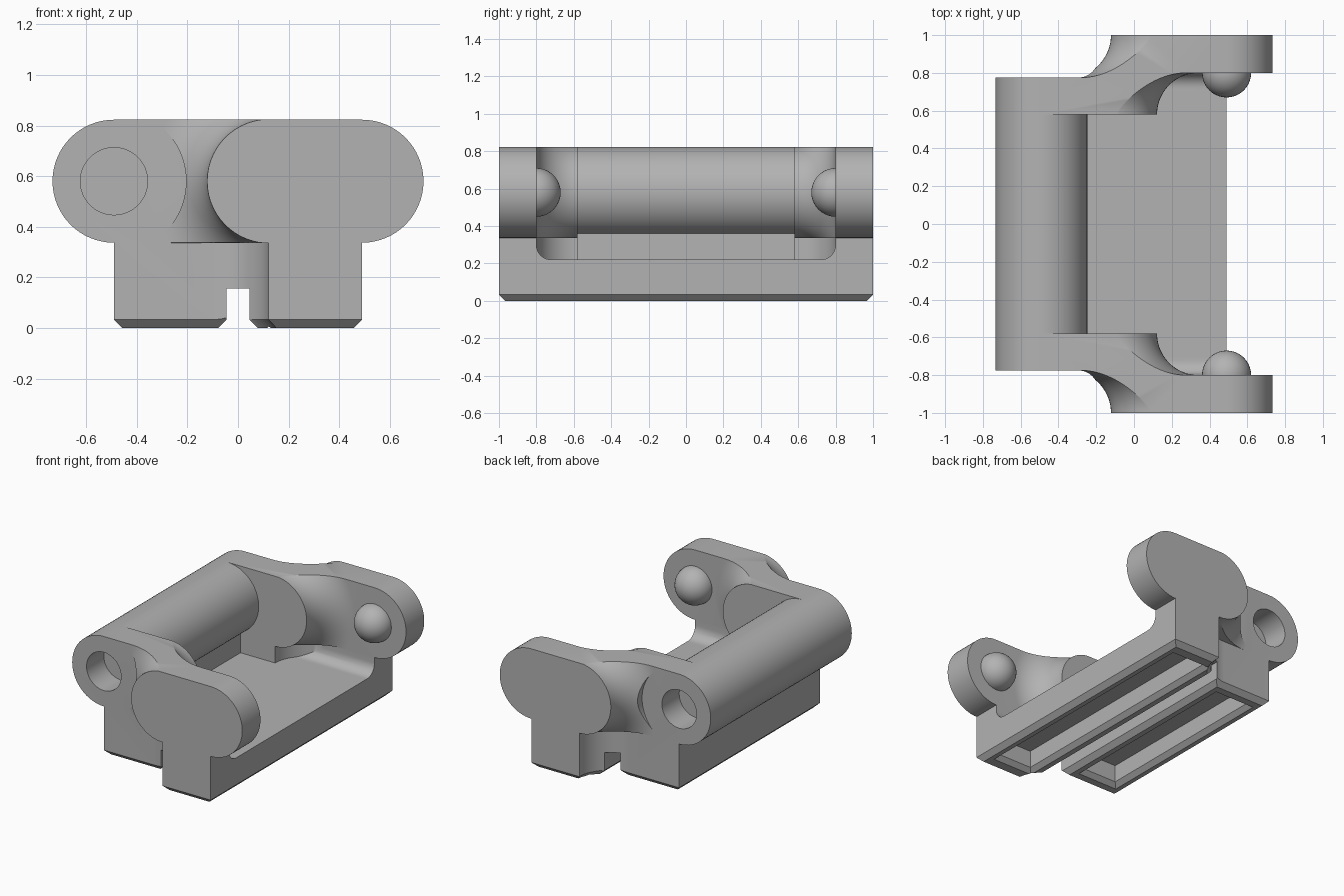
import bpy, bmesh
from math import sin, cos, pi, sqrt, radians

old = bpy.data.objects.get("Cube")
if old:
    bpy.data.objects.remove(old, do_unlink=True)

PIN_X, PIN_Z, R = 0.49, 0.58, 0.243      # pin axis and lug radius
UNDER, TOP = PIN_Z - R, PIN_Z + R
LUG_X = 0.123                            # centre of each lug's inner rounded end
OUT_Y, ARM_Y, WALL_Y = 0.775, 0.58, 0.80
FLOOR, CH = 0.22, 0.033

steel = bpy.data.materials.new("grey_steel")
steel.use_nodes = True
grey = (0.45, 0.45, 0.45, 1)
steel.diffuse_color = grey
steel.node_tree.nodes["Principled BSDF"].inputs["Base Color"].default_value = grey


def loft(name, rings):
    """Closed solid skinned through rings of equal point count."""
    bm = bmesh.new()
    rows = [[bm.verts.new(p) for p in ring] for ring in rings]
    n = len(rows[0])
    for a, b in zip(rows, rows[1:]):
        for i in range(n):
            j = (i + 1) % n
            bm.faces.new((a[i], a[j], b[j], b[i]))
    bm.faces.new(rows[0][::-1])
    bm.faces.new(rows[-1])
    bmesh.ops.recalc_face_normals(bm, faces=bm.faces)
    mesh = bpy.data.meshes.new(name)
    bm.to_mesh(mesh)
    bm.free()
    mesh.materials.append(steel)
    obj = bpy.data.objects.new(name, mesh)
    bpy.context.scene.collection.objects.link(obj)
    return obj


def section(profile, y):
    return [(x, y, z) for x, z in profile]


def extrude(name, profile, y0, y1):
    return loft(name, [section(profile, y0), section(profile, y1)])


def arc(cx, cz, r, a0, a1, n=32):
    return [(cx + r * cos(radians(a0 + (a1 - a0) * i / n)),
             cz + r * sin(radians(a0 + (a1 - a0) * i / n))) for i in range(n + 1)]


def lug_end(offset, n=28):
    """Rounded lug end grown by offset: (reach, height) pairs, bottom to top."""
    zs = [PIN_Z - R * cos(pi * i / n) for i in range(n + 1)]
    return [(sqrt(max((R + offset) ** 2 - (z - PIN_Z) ** 2, 0)), z) for z in zs]


cutters = []


def cut(obj):
    obj.hide_render = True
    cutters.append(obj)


# Link body: side profile with rounded ends, chamfered feet and a centre slot
foot = [(0.045, 0.157), (0.045, CH), (0.045 + CH, 0), (PIN_X - CH, 0), (PIN_X, CH)]
profile = [(-x, z) for x, z in reversed(foot)] + foot
profile += arc(PIN_X, PIN_Z, R, -90, 90) + arc(-PIN_X, PIN_Z, R, 90, 270)
body = extrude("link_body", profile, -1, 1)

# Centre pocket, leaving the pin tube along the rear edge
wall_x = -0.387
pocket = [(1, FLOOR), (wall_x, FLOOR)]
pocket += arc(-PIN_X, PIN_Z, R, -65, 90) + [(-PIN_X, 1), (1, 1)]
cut(extrude("pocket_cutter", pocket, -ARM_Y, ARM_Y))

STEPS = 18
for s in (-1, 1):
    # Outer notch with a concave fillet running into the wide lug
    rad = 1 - OUT_Y
    rings = []
    for i in range(-1, STEPS + 1):
        a = max(i, 0) / STEPS * pi / 2
        y = 1.05 if i < 0 else 1 - rad * sin(a)
        o = rad * (1 - cos(a)) + 0.002
        x = LUG_X - o
        ring = [(-1, -0.1), (x + CH, -0.1), (x + CH, 0), (x, CH), (x, UNDER - 0.001)]
        ring += [(LUG_X - r, z) for r, z in lug_end(o)]
        ring += [(ring[-1][0], 1), (-1, 1)]
        rings.append(section(ring, s * y))
    cut(loft("outer_notch_cutter", rings))

    # Round clearance around the pin hole
    cut(extrude("clearance_cutter", arc(-PIN_X, PIN_Z, 0.285, 0, 355, 71),
                s * (OUT_Y + 0.0005), s * 1.1))

    # Inner notch: fillet from the arm to the lug, with a rounded floor edge
    rad, fr = WALL_Y - ARM_Y, 0.08
    rings = []
    for i in range(-1, STEPS + 1):
        a = max(i, 0) / STEPS * pi / 2
        y = ARM_Y - 0.02 if i < 0 else ARM_Y + rad * sin(a)
        o = rad * (1 - cos(a)) + 0.002
        d = min(max(y - (WALL_Y - fr), 0), fr)
        floor = FLOOR + fr - sqrt(fr * fr - d * d)
        x = -LUG_X + o
        ring = [(1, floor), (x, floor), (x, UNDER - 0.001)]
        ring += [(-LUG_X + r, z) for r, z in lug_end(o)]
        ring += [(ring[-1][0], 1), (1, 1)]
        rings.append(section(ring, s * y))
    cut(loft("inner_notch_cutter", rings))

    # Blind pin hole
    cut(extrude("pin_hole_cutter", arc(-PIN_X, PIN_Z, 0.133, 0, 352.5, 47),
                s * (OUT_Y - 0.19), s * 1.1))

    # Bottom chamfers on the end faces of both feet
    for x0, x1, y in ((-1, -0.03, OUT_Y), (0.03, 1, 1)):
        e = 0.05
        tri = [(y - CH - e, -e), (y + e, -e), (y + e, CH + e)]
        cut(loft("end_chamfer_cutter",
                 [[(x, s * ty, tz) for ty, tz in tri] for x in (x0, x1)]))

# Hollow undersides with a flared mouth
for cx, half_y in ((-0.27, 0.69), (0.27, 0.90)):
    rings = []
    for z, grow in ((-0.02, 0.03), (0.0, 0.03), (0.03, 0), (0.15, 0)):
        hx, hy = 0.125 + grow, half_y - 0.03 + grow
        corners = ((-1, -1), (1, -1), (1, 1), (-1, 1))
        rings.append([(cx + u * hx, v * hy, z) for u, v in corners])
    cut(loft("underside_cutter", rings))

# Apply every cut, then discard the cutters
bpy.context.view_layer.objects.active = body
for c in cutters:
    mod = body.modifiers.new(c.name, 'BOOLEAN')
    mod.operation, mod.solver, mod.object = 'DIFFERENCE', 'EXACT', c
    bpy.ops.object.modifier_apply(modifier=mod.name)
for c in cutters:
    bpy.data.objects.remove(c, do_unlink=True)

# Ball studs that snap into the next link's holes
parts = [body]
for side, s in (("front", -1), ("back", 1)):
    bpy.ops.mesh.primitive_uv_sphere_add(segments=40, ring_count=20, radius=0.13,
                                         location=(PIN_X, s * WALL_Y, PIN_Z))
    stud = bpy.context.object
    stud.name = side + "_ball_stud"
    stud.data.materials.append(steel)
    parts.append(stud)

bpy.ops.object.select_all(action='DESELECT')
for p in parts:
    p.select_set(True)
bpy.context.view_layer.objects.active = body
bpy.ops.object.shade_smooth_by_angle(angle=radians(30))
